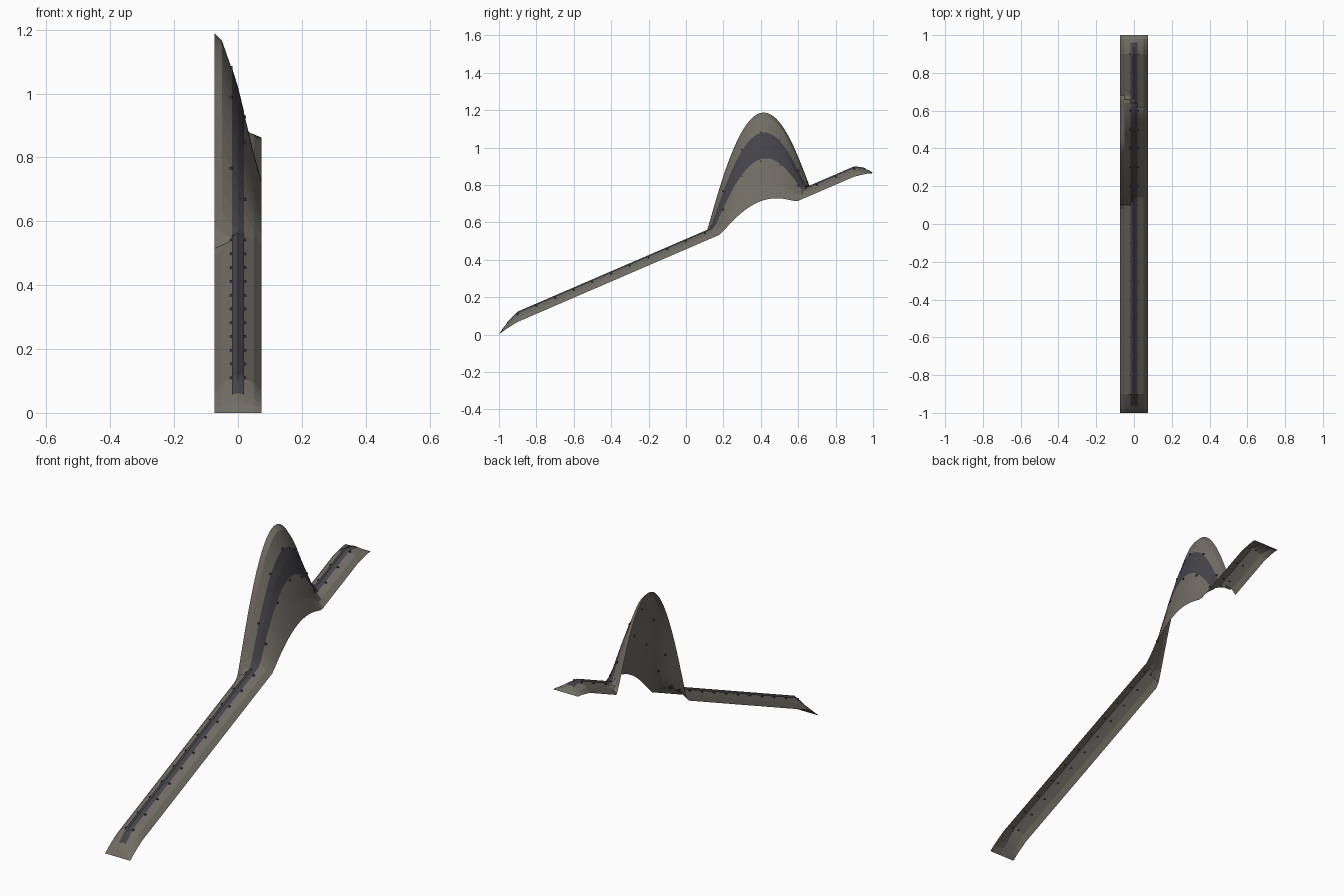
import bpy
import bmesh

cube = bpy.data.objects.get("Cube")
if cube:
    bpy.data.objects.remove(cube)


def material(name, rgb):
    mat = bpy.data.materials.new(name)
    mat.use_nodes = True
    mat.diffuse_color = (*rgb, 1)
    bsdf = next(n for n in mat.node_tree.nodes if n.type == "BSDF_PRINCIPLED")
    bsdf.inputs["Base Color"].default_value = (*rgb, 1)
    return mat


ground_mat = material("Earth grey", (0.165, 0.155, 0.13))
road_mat = material("Asphalt", (0.058, 0.058, 0.068))

HALF = 0.073     # half width of the strip
ROAD = 0.019     # half width of the road


def lerp_table(table, x):
    """Piecewise linear lookup in a list of (x, value) pairs."""
    for (x0, v0), (x1, v1) in zip(table, table[1:]):
        if x <= x1:
            return v0 + (v1 - v0) * (x - x0) / (x1 - x0)
    return table[-1][1]


# Crowned cross-section of the embankment, and hill height across the strip
CROWN = [(0, 0.075), (ROAD, 0.066), (0.05, 0.05), (HALF, 0.025)]
HILL = [(-HALF, 0.558), (-0.05, 0.51), (-ROAD, 0.405), (ROAD, 0.265),
        (0.05, 0.15), (HALF, 0.085)]


def height(x, y):
    slope = 0.4315 * (y + 1)
    ramp = max(0, min(1, (1 - abs(y)) / 0.1)) ** 0.7
    reach = 0.25 - 0.6 * x
    t = min(1, abs(y - 0.387) / reach)
    return (slope + ramp * lerp_table(CROWN, abs(x))
            + lerp_table(HILL, x) * (1 - t * t) ** 1.16)


def sheet(name, xs, ys, lift, mat):
    """Grid draped over the terrain."""
    bm = bmesh.new()
    rows = [[bm.verts.new((x, y, height(x, y) + lift)) for x in xs] for y in ys]
    for a, b in zip(rows, rows[1:]):
        for i in range(len(xs) - 1):
            bm.faces.new((a[i], a[i + 1], b[i + 1], b[i]))
    return finish(name, bm, mat)


def finish(name, bm, mat):
    mesh = bpy.data.meshes.new(name)
    bm.to_mesh(mesh)
    bm.free()
    mesh.materials.append(mat)
    obj = bpy.data.objects.new(name, mesh)
    bpy.context.collection.objects.link(obj)
    return obj


# Terrain strip with the hillside rising on one edge
ys = [i / 50 for i in range(-50, 51)]
sheet("terrain_strip", [-HALF, -0.05, -ROAD, 0, ROAD, 0.05, HALF], ys, 0, ground_mat)

# Road surface following the crown
sheet("road", [-ROAD, 0, ROAD], [y for y in ys if abs(y) < 0.98], 0.005, road_mat)

# Small marker blocks along both road edges
bm = bmesh.new()
for side in (-1, 1):
    for i in range(-9, 10):
        x, y = side * 0.021, i * 0.1
        block = bmesh.ops.create_cube(bm, size=0.008)["verts"]
        bmesh.ops.translate(bm, verts=block, vec=(x, y, height(x, y) + 0.002))
finish("road_edge_markers", bm, road_mat)
